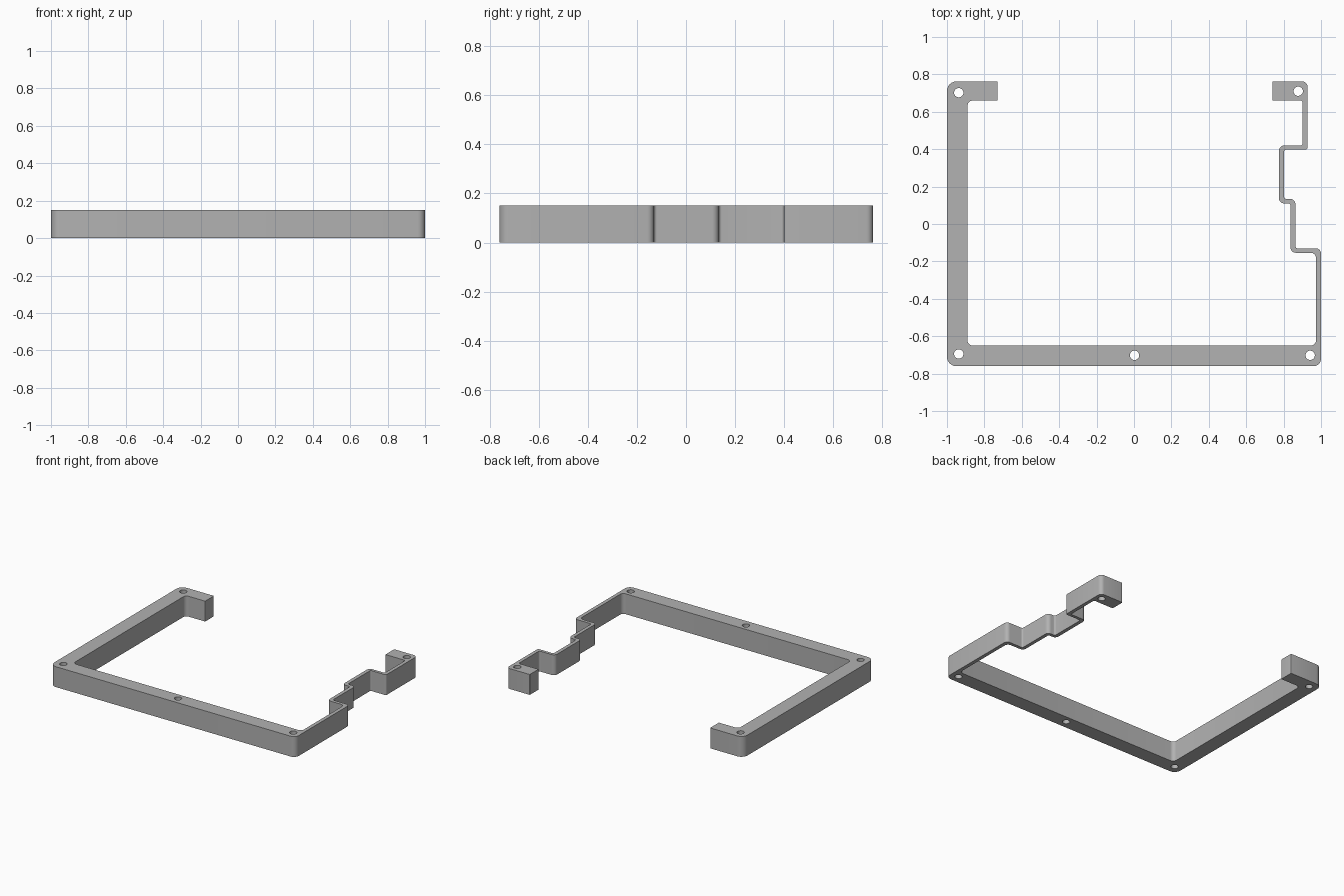
import bpy, math
from mathutils import Vector

if "Cube" in bpy.data.objects:
    bpy.data.objects.remove(bpy.data.objects["Cube"], do_unlink=True)

HEIGHT = 0.15

grey = bpy.data.materials.new("plain grey")
grey.use_nodes = True
colour = (0.445, 0.445, 0.445, 1)
grey.diffuse_color = colour
grey.node_tree.nodes["Principled BSDF"].inputs["Base Color"].default_value = colour


def rounded(corners, steps=6):
    """Replace each (x, y, radius) right-angle corner with an arc."""
    points = []
    for i, (x, y, r) in enumerate(corners):
        p = Vector((x, y))
        before = (Vector(corners[i - 1][:2]) - p).normalized() * r
        after = (Vector(corners[(i + 1) % len(corners)][:2]) - p).normalized() * r
        centre = p + before + after
        for k in range(steps + 1):
            a = math.pi / 2 * k / steps
            points.append(centre - after * math.cos(a) - before * math.sin(a))
    return points


def circle(x, y, r, sides=24):
    return [Vector((x + r * math.cos(math.tau * k / sides),
                    y + r * math.sin(math.tau * k / sides))) for k in range(sides)]


# Outline: outside of the stepped wall, then back along the inside
S, M, L = 0.012, 0.028, 0.05
T = 0.004
outline = [
    (-1, -0.76, L), (1, -0.76, 0.04), (1, -0.13, M),
    (0.863, -0.13, S), (0.863, 0.134, M), (0.802, 0.134, S),
    (0.802, 0.398, S), (0.928, 0.398, S), (0.928, 0.762, M),
    (0.74, 0.762, T), (0.74, 0.66, T), (0.902, 0.66, S),
    (0.902, 0.42, S), (0.775, 0.42, M), (0.775, 0.11, M),
    (0.837, 0.11, S), (0.837, -0.154, M), (0.973, -0.154, M),
    (0.973, -0.65, M), (-0.89, -0.65, M), (-0.89, 0.66, M),
    (-0.73, 0.66, T), (-0.73, 0.762, T), (-1, 0.762, L),
]
holes = [(-0.937, 0.702), (-0.937, -0.695), (0.003, -0.702), (0.942, -0.702), (0.878, 0.71)]

# Filled flat curve, extruded into the frame with screw holes
curve = bpy.data.curves.new("bracket_frame", "CURVE")
curve.dimensions = "2D"
curve.fill_mode = "BOTH"
curve.extrude = HEIGHT / 2
for loop in [rounded(outline)] + [circle(x, y, 0.025) for x, y in holes]:
    spline = curve.splines.new("POLY")
    spline.points.add(len(loop) - 1)
    for point, co in zip(spline.points, loop):
        point.co = (co.x, co.y, 0, 1)
    spline.use_cyclic_u = True

frame = bpy.data.objects.new("bracket_frame", curve)
bpy.context.collection.objects.link(frame)
frame.location.z = HEIGHT / 2
bpy.ops.object.select_all(action="DESELECT")
frame.select_set(True)
bpy.context.view_layer.objects.active = frame
bpy.ops.object.convert(target="MESH")

# Weld the caps to the walls and shade
bpy.ops.object.mode_set(mode="EDIT")
bpy.ops.mesh.select_all(action="SELECT")
bpy.ops.mesh.remove_doubles(threshold=0.0001)
bpy.ops.mesh.normals_make_consistent(inside=False)
bpy.ops.object.mode_set(mode="OBJECT")
frame.data.materials.clear()
frame.data.materials.append(grey)
bpy.ops.object.shade_smooth_by_angle(angle=math.radians(30))
